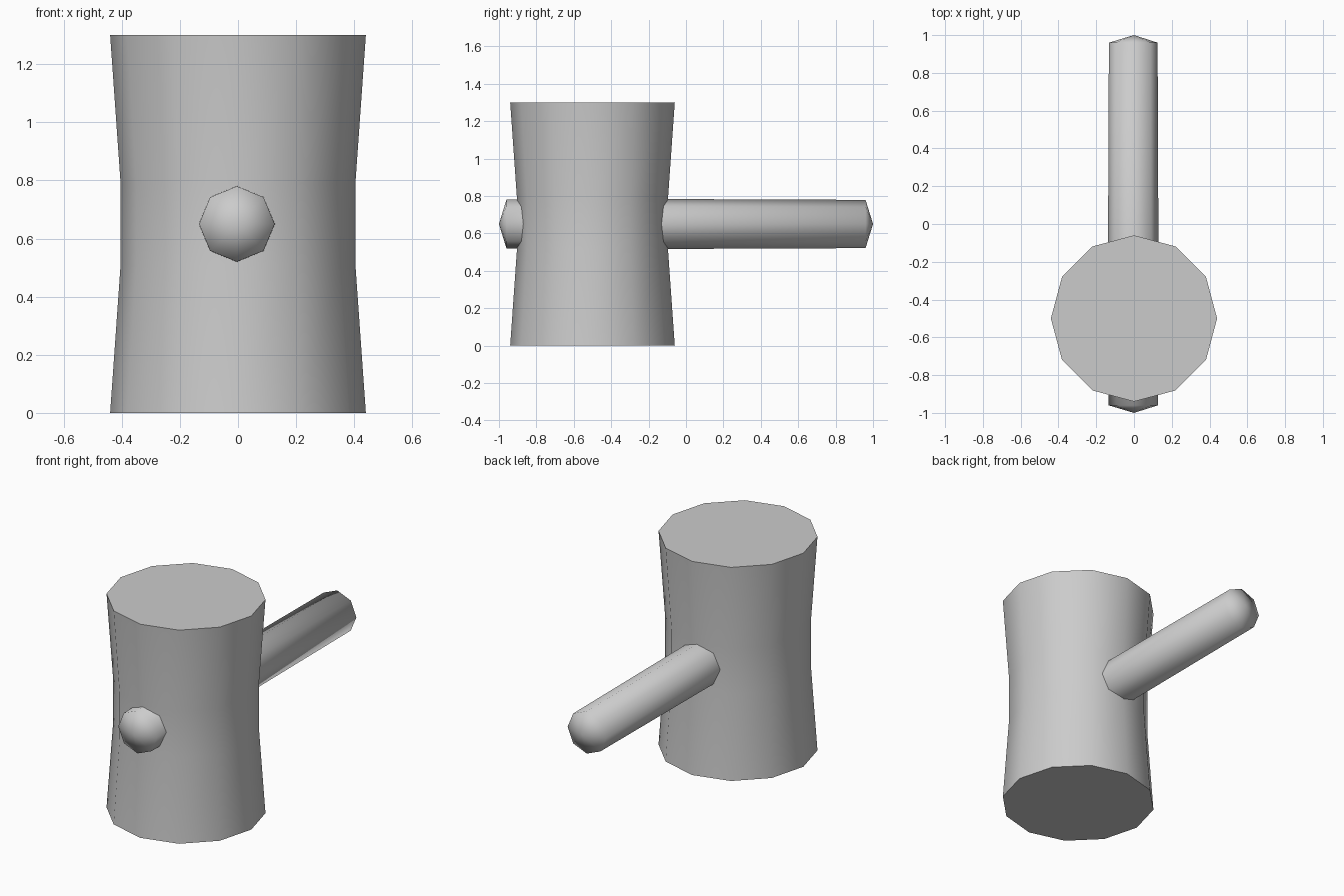
import bpy, bmesh, math
from mathutils import Vector

if "Cube" in bpy.data.objects:
    bpy.data.objects.remove(bpy.data.objects["Cube"])


def loft(name, rings, sides, to_point, tips=None, angle=None):
    """Skin rings of (position, radius, side offset); close with tips or flat caps."""
    bm = bmesh.new()
    loops = []
    for pos, r, off in rings:
        loops.append([bm.verts.new(to_point(r * math.cos(a) + off, r * math.sin(a), pos))
                      for a in (2 * math.pi * i / sides for i in range(sides))])
    for lo, hi in zip(loops, loops[1:]):
        for i in range(sides):
            j = (i + 1) % sides
            bm.faces.new((lo[i], lo[j], hi[j], hi[i]))
    if tips:
        for loop, tip in zip((loops[0], loops[-1]), tips):
            apex = bm.verts.new(tip)
            for i in range(sides):
                bm.faces.new((loop[i], loop[(i + 1) % sides], apex))
    else:
        bm.faces.new(loops[0])
        bm.faces.new(loops[-1])
    bmesh.ops.recalc_face_normals(bm, faces=bm.faces)
    mesh = bpy.data.meshes.new(name)
    bm.to_mesh(mesh)
    bm.free()
    obj = bpy.data.objects.new(name, mesh)
    bpy.context.collection.objects.link(obj)
    bpy.ops.object.select_all(action='DESELECT')
    obj.select_set(True)
    bpy.context.view_layer.objects.active = obj
    bpy.ops.object.shade_smooth_by_angle(angle=math.radians(angle))
    return obj


# Mallet head: upright twelve-sided drum with a narrower waist
loft("mallet_head",
     [(0, 0.44, 0), (0.51, 0.404, 0), (0.79, 0.404, 0), (1.3, 0.44, 0)],
     12, lambda u, v, p: Vector((u, -0.5 + v, p)), angle=45)

# Handle: eight-sided shaft through the head, with shallow pointed ends
loft("handle",
     [(-0.96, 0.130, -0.004), (-0.5, 0.135, -0.004), (0.96, 0.129, -0.004)],
     8, lambda u, v, p: Vector((u, p, 0.65 + v)),
     tips=[(0, -1, 0.65), (0, 1, 0.65)], angle=85)
